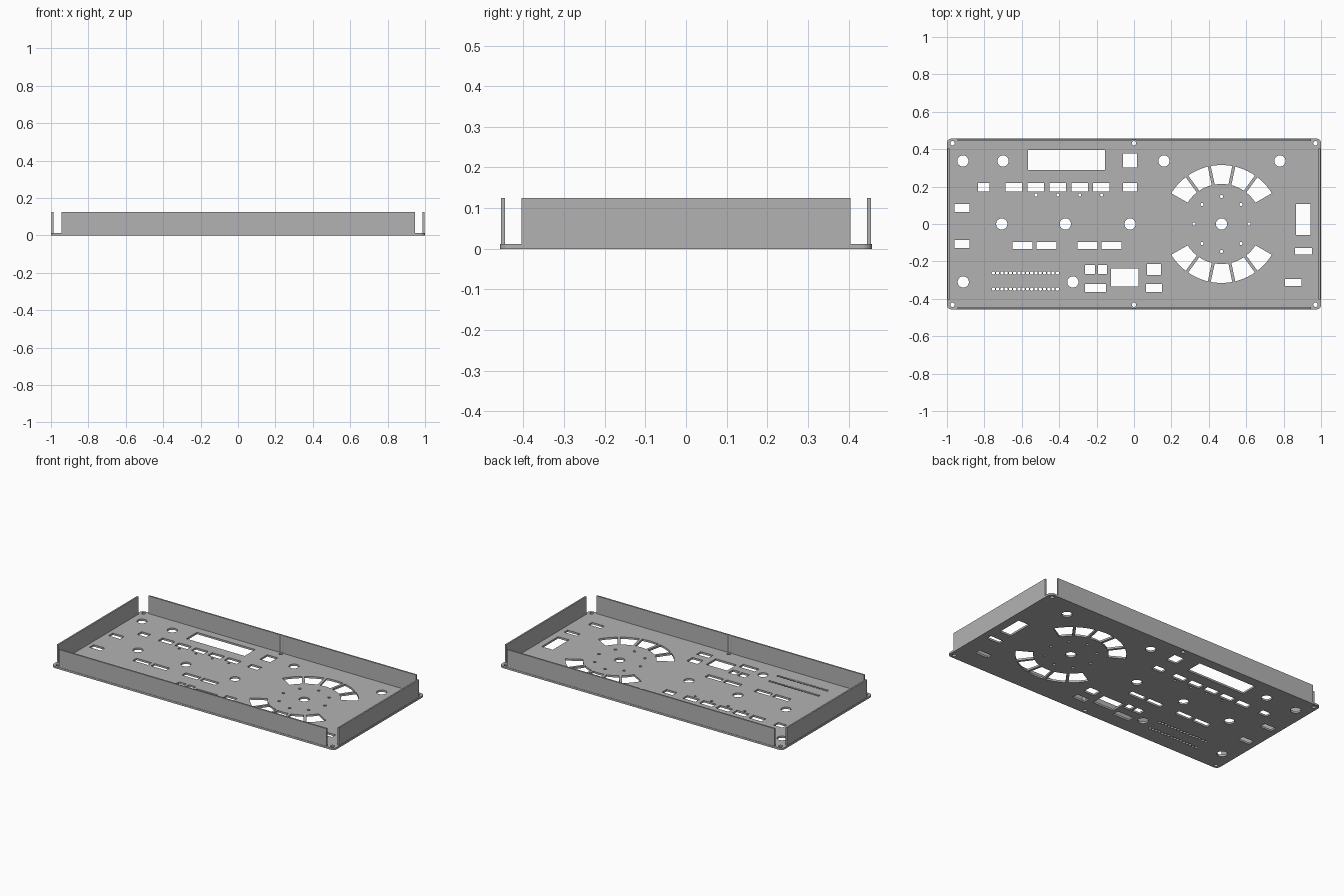
import bpy, bmesh
from math import sin, cos, pi, radians, asin

cube = bpy.data.objects.get("Cube")
if cube:
    bpy.data.objects.remove(cube, do_unlink=True)

HALF_Y, PLATE, WALL_TOP = 0.457, 0.012, 0.125

metal = bpy.data.materials.new("grey_metal")
metal.use_nodes = True
GREY = (0.45, 0.45, 0.45, 1)
metal.diffuse_color = GREY
metal.node_tree.nodes["Principled BSDF"].inputs["Base Color"].default_value = GREY


def arc(cx, cy, r, a0, a1, n):
    """Points on an arc, angles in degrees."""
    steps = [radians(a0 + (a1 - a0) * i / n) for i in range(n + 1)]
    return [(cx + r * cos(a), cy + r * sin(a)) for a in steps]


def circle(cx, cy, r, n=32):
    return arc(cx, cy, r, 0, 360, n)[:-1]


def rect(cx, cy, w, h):
    return [(cx + sx * w / 2, cy + sy * h / 2)
            for sx, sy in ((-1, -1), (1, -1), (1, 1), (-1, 1))]


def wedge(cx, cy, r0, r1, a0, a1, gap):
    """Ring segment with parallel-sided gaps to its neighbours."""
    d0, d1 = (asin(gap / 2 / r) * 180 / pi for r in (r0, r1))
    return arc(cx, cy, r1, a0 + d1, a1 - d1, 10) + arc(cx, cy, r0, a1 - d0, a0 + d0, 10)


def extruded(name, outlines, z0, z1):
    """Fill closed outlines, inner ones being holes, and extrude from z0 to z1."""
    curve = bpy.data.curves.new(name, 'CURVE')
    curve.dimensions = '2D'
    curve.fill_mode = 'BOTH'
    curve.extrude = (z1 - z0) / 2
    for pts in outlines:
        spline = curve.splines.new('POLY')
        spline.points.add(len(pts) - 1)
        for p, (x, y) in zip(spline.points, pts):
            p.co = (x, y, 0, 1)
        spline.use_cyclic_u = True
    temp = bpy.data.objects.new(name + "_outline", curve)
    bpy.context.collection.objects.link(temp)
    bpy.context.view_layer.update()
    graph = bpy.context.evaluated_depsgraph_get()
    mesh = bpy.data.meshes.new_from_object(temp.evaluated_get(graph))
    bpy.data.objects.remove(temp, do_unlink=True)
    bpy.data.curves.remove(curve)
    bm = bmesh.new()
    bm.from_mesh(mesh)
    bmesh.ops.remove_doubles(bm, verts=bm.verts, dist=1e-5)
    bmesh.ops.translate(bm, verts=bm.verts, vec=(0, 0, (z0 + z1) / 2))
    bmesh.ops.recalc_face_normals(bm, faces=bm.faces)
    for f in bm.faces:
        f.smooth = False
    bm.to_mesh(mesh)
    bm.free()
    mesh.name = name
    mesh.materials.clear()
    mesh.materials.append(metal)
    obj = bpy.data.objects.new(name, mesh)
    bpy.context.collection.objects.link(obj)
    return obj


# Panel outline with rounded corners
R = 0.025
outline = []
for i, (sx, sy) in enumerate(((1, 1), (-1, 1), (-1, -1), (1, -1))):
    outline += arc(sx * (1 - R), sy * (HALF_Y - R), R, 90 * i, 90 * i + 90, 6)
cuts = [outline]

# Knob holes
for x in (-0.915, -0.70, 0.16, 0.78):
    cuts.append(circle(x, 0.337, 0.03))
for x in (-0.707, -0.367, -0.021, 0.468):
    cuts.append(circle(x, 0, 0.03))
for x in (-0.913, -0.327):
    cuts.append(circle(x, -0.31, 0.03))

# Screw holes
for x in (-0.97, 0, 0.97):
    for y in (-0.432, 0.432):
        cuts.append(circle(x, y, 0.012, 16))

# Display and button windows: centre x, centre y, width, height
for window in ((-0.361, 0.342, 0.412, 0.107), (-0.021, 0.34, 0.073, 0.075),
               (-0.803, 0.196, 0.063, 0.045), (-0.021, 0.196, 0.073, 0.045),
               (-0.92, 0.086, 0.08, 0.043), (-0.92, -0.108, 0.08, 0.043),
               (-0.236, -0.243, 0.053, 0.048), (-0.169, -0.243, 0.048, 0.048),
               (-0.05, -0.286, 0.147, 0.096), (-0.206, -0.342, 0.112, 0.043),
               (0.107, -0.243, 0.075, 0.058), (0.107, -0.342, 0.086, 0.043),
               (0.906, 0.024, 0.078, 0.166), (0.907, -0.146, 0.09, 0.035),
               (0.852, -0.313, 0.088, 0.037)):
    cuts.append(rect(*window))
for i in range(5):
    cuts.append(rect(-0.642 + 0.117 * i, 0.196, 0.088, 0.045))
for x in (-0.597, -0.468, -0.249, -0.12):
    cuts.append(rect(x, -0.115, 0.107, 0.038))

# Indicator light holes
for i in range(4):
    cuts.append(circle(-0.524 + 0.117 * i, 0.155, 0.008, 12))
for y in (-0.262, -0.348):
    for i in range(16):
        cuts.append(circle(-0.752 + 0.0228 * i, y, 0.009, 12))

# Dial: ring of small holes and two fans of wedge windows
DIAL = 0.468
for i in range(8):
    a = i * pi / 4
    cuts.append(circle(DIAL + 0.147 * cos(a), 0.147 * sin(a), 0.009, 12))
for start in (30, 210):
    for i in range(5):
        a = start + 24 * i
        cuts.append(wedge(DIAL, 0, 0.214, 0.315, a, a + 24, 0.016))

extruded("panel", cuts, 0, PLATE)

# Long walls, grooved on the inside around the middle screws
for name, s in (("front_wall", -1), ("back_wall", 1)):
    groove = [(x, s * y) for x, y in arc(0, 0.432, 0.0195, 138, 42, 8)]
    profile = [(-0.945, s * 0.455), (-0.945, s * 0.445)] + groove
    profile += [(0.945, s * 0.445), (0.945, s * 0.455)]
    extruded(name, [profile], PLATE, WALL_TOP)

# Short side walls
for name, s in (("right_wall", -1), ("left_wall", 1)):
    extruded(name, [rect(s * 0.992, 0, 0.01, 0.808)], PLATE, WALL_TOP)
